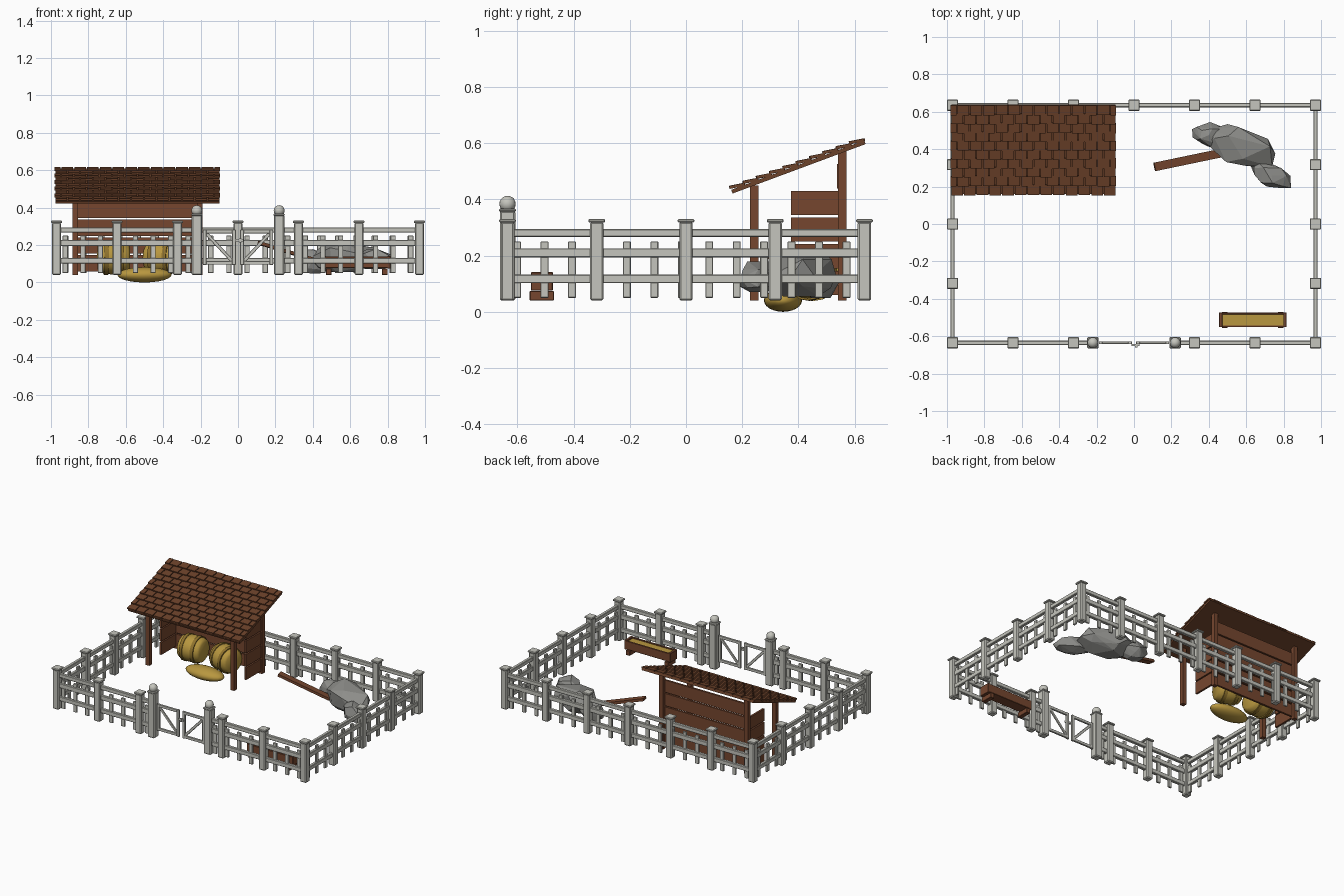
import bpy, bmesh, math, random
from mathutils import Matrix, Vector, Euler

if "Cube" in bpy.data.objects:
    bpy.data.objects.remove(bpy.data.objects["Cube"])

random.seed(4)

def mat(name, *rgb):
    m = bpy.data.materials.new(name)
    m.diffuse_color = (*rgb, 1)
    m.use_nodes = True
    m.node_tree.nodes["Principled BSDF"].inputs["Base Color"].default_value = m.diffuse_color
    return m

FENCE = mat("pale grey wood", .56, .56, .51)
ROCK = mat("grey stone", .27, .27, .255)
WOOD = mat("brown wood", .18, .062, .028)
TILE = mat("brown shingle", .15, .054, .023)
HAY = mat("golden hay", .48, .31, .05)
BAND = mat("dark hay binding", .27, .165, .025)

def finish(name, bm, *mats):
    bmesh.ops.recalc_face_normals(bm, faces=bm.faces)
    me = bpy.data.meshes.new(name)
    bm.to_mesh(me)
    bm.free()
    ob = bpy.data.objects.new(name, me)
    bpy.context.collection.objects.link(ob)
    for m in mats:
        me.materials.append(m)
    return ob

def boxes(name, material, items, bevel=0):
    """items: (centre, size, optional euler angles)"""
    bm = bmesh.new()
    for c, s, *r in items:
        rot = Euler(r[0]).to_matrix().to_4x4() if r else Matrix()
        bmesh.ops.create_cube(bm, size=1, matrix=Matrix.Translation(c) @ rot @ Matrix.Diagonal((*s, 1)))
    ob = finish(name, bm, material)
    if bevel:
        b = ob.modifiers.new("Bevel", 'BEVEL')
        b.width, b.segments = bevel, 1
    return ob

def span(lo, hi):
    return (lo + hi) / 2, hi - lo

# ---- fence posts with caps
X, Y = .97, .635
xs = [-.97, -.647, -.323, 0, .323, .647, .97]
ys = [-.3175, 0, .3175]
spots = [(x, Y) for x in xs] + [(x, -Y) for x in xs if x] + [(s * X, y) for s in (-1, 1) for y in ys]
boxes("fence_posts", FENCE, [((x, y, .18), (.048, .048, .28)) for x, y in spots], .006)
boxes("fence_post_caps", FENCE, [((x, y, .324), (.06, .06, .013)) for x, y in spots], .004)

# ---- rails and pickets, one run per side
def fence_run(name, a, b, shift=0):
    a, b = Vector(a), Vector(b)
    d = b - a
    L = d.length
    along_x = abs(d.x) > abs(d.y)
    def size(l, t, h):
        return (l, t, h) if along_x else (t, l, h)
    mid = (a + b) / 2
    boxes(name + "_rails", FENCE,
          [((mid.x, mid.y, z), size(L, .022, h)) for z, h in ((.28, .028), (.21, .032), (.117, .03))], .003)
    n = round(L / .0977)
    pts = [a + d * ((i + .5) / n) + d.normalized() * shift for i in range(n)]
    boxes(name + "_pickets", FENCE, [((p.x, p.y, .15), size(.028, .013, .2)) for p in pts], .002)

fence_run("back_fence", (-X, Y), (X, Y))
fence_run("left_fence", (-X, -Y), (-X, Y), -.015)
fence_run("right_fence", (X, -Y), (X, Y), -.015)
fence_run("front_left_fence", (-X, -Y), (-.22, -Y))
fence_run("front_right_fence", (.22, -Y), (X, -Y))

# ---- gate posts with ball tops
boxes("gate_posts", FENCE, [((s * .22, -Y, .2), (.055, .055, .32)) for s in (-1, 1)], .006)
boxes("gate_post_collars", FENCE, [((s * .22, -Y, .362), (.06, .06, .012)) for s in (-1, 1)], .004)
bm = bmesh.new()
for s in (-1, 1):
    bmesh.ops.create_uvsphere(bm, u_segments=16, v_segments=10, radius=.029,
                              matrix=Matrix.Translation((s * .22, -Y, .384)))
for f in bm.faces:
    f.smooth = True
finish("gate_post_balls", bm, FENCE)

# ---- two gate leaves: frame, brace, latch
for s, side in ((-1, "left"), (1, "right")):
    parts = [((s * .102, -Y, z), (.165, .013, .02)) for z in (.272, .105)]
    parts += [((s * x, -Y, .188), (.02, .015, .19)) for x in (.022, .178)]
    parts.append(((s * .1, -Y, .188), (.215, .01, .018), (0, -s * math.atan2(.15, .14), 0)))
    boxes(side + "_gate_leaf", FENCE, parts, .002)
boxes("gate_latch", FENCE, [((.008, -Y - .012, .225), (.045, .012, .014)),
                            ((.012, -Y - .017, .225), (.012, .014, .022))])

# ---- shed posts, beams and plank walls
sx = (-.87, -.205)
boxes("shed_front_posts", WOOD, [((x, .243, .245), (.03, .03, .41)) for x in sx])
boxes("shed_back_posts", WOOD, [((x, .556, .305), (.03, .03, .53)) for x in sx])
cx, wx = span(*sx)
planks = [(.1025 + .095 * i) for i in range(5)]
boxes("shed_back_planks", WOOD, [((cx, .545, z), (wx, .014, .086)) for z in planks])
boxes("shed_side_planks", WOOD, [((x, .458, z), (.014, .168, .086)) for x in sx for z in planks[:4]])

# ---- sloped roof: deck plus staggered shingle rows
cx, wx = span(-.98, -.095)
ang = math.atan2(.178, .479)
length = .505
roof = Matrix.Translation((0, .166, .42)) @ Matrix.Rotation(ang, 4, 'X')
boxes("roof_deck", TILE, [(roof @ Vector((cx, length / 2, .008)), (wx - .01, length, .014), (ang, 0, 0))])
rows, cols = 10, 13
pitch, cw = length / rows, wx / cols
tiles = []
for r in range(rows):
    off = (r % 2) * cw / 2
    for c in range(-1, cols):
        lo = max(-.98, -.98 + c * cw + off + .003)
        hi = min(-.095, -.98 + (c + 1) * cw + off - .003)
        if hi - lo > .01:
            x, w = span(lo, hi)
            y = (r + .5) * pitch + random.uniform(-.002, .002)
            tiles.append((roof @ Vector((x, y, .021)), (w, pitch * 1.08, .011), (ang - .16, 0, 0)))
boxes("roof_shingles", TILE, tiles)

# ---- round hay bales lying along x, with two raised bindings
def bale(name, loc, yaw):
    prof = [(-.085, 0), (-.085, .062), (-.075, .077), (-.052, .084), (-.052, .091), (-.03, .093), (-.03, .087),
            (0, .09), (.03, .087), (.03, .093), (.052, .091), (.052, .084), (.075, .077), (.085, .062), (.085, 0)]
    bm = bmesh.new()
    n = 20
    rings = [[bm.verts.new((x, r * math.cos(2 * math.pi * k / n), r * math.sin(2 * math.pi * k / n)))
              for k in range(n)] for x, r in prof[1:-1]]
    bm.faces.new(rings[0])
    bm.faces.new(rings[-1])
    for a, b in zip(rings, rings[1:]):
        for k in range(n):
            f = bm.faces.new((a[k], a[(k + 1) % n], b[(k + 1) % n], b[k]))
            f.smooth = True
            x = abs(f.calc_center_median().x)
            f.material_index = int(.03 <= x <= .053)
    ob = finish(name, bm, HAY, BAND)
    ob.matrix_world = Matrix.Translation(loc) @ Matrix.Rotation(yaw, 4, 'Z')
    bpy.context.view_layer.objects.active = ob
    for o in bpy.context.selected_objects:
        o.select_set(False)
    ob.select_set(True)
    bpy.ops.object.shade_smooth_by_angle(angle=math.radians(40))

bale("left_hay_bale", (-.665, .447, .132), .05)
bale("right_hay_bale", (-.41, .447, .132), -.3)

# ---- flat hay heap
bm = bmesh.new()
bmesh.ops.create_uvsphere(bm, u_segments=24, v_segments=12, radius=1,
                          matrix=Matrix.Translation((-.5, .345, .041)) @ Matrix.Diagonal((.145, .068, .041, 1)))
for f in bm.faces:
    f.smooth = True
finish("hay_heap", bm, HAY)

# ---- feed trough
tx, ty = .635, -.513
boxes("trough", WOOD,
      [((tx, ty + s * .034, .108), (.35, .01, .06)) for s in (-1, 1)] +
      [((tx + s * .172, ty, .108), (.018, .078, .066)) for s in (-1, 1)] +
      [((tx, ty, .083), (.34, .066, .01))] +
      [((tx + s * .15, ty, .057), (.03, .086, .034)) for s in (-1, 1)], .002)
boxes("trough_feed", HAY, [((tx, ty, .108), (.328, .06, .045))])

# ---- faceted rocks
def rock(name, loc, size, yaw, seed):
    rnd = random.Random(seed)
    bm = bmesh.new()
    bmesh.ops.create_icosphere(bm, subdivisions=2, radius=1)
    for v in bm.verts:
        v.co *= rnd.uniform(.84, 1.1)
        v.co.z = max(v.co.z, -.75)
    keep = [v.co.copy() for v in bm.verts if rnd.random() < .75]
    bm.clear()
    pts = [bm.verts.new(c) for c in keep]
    hull = bmesh.ops.convex_hull(bm, input=pts)
    junk = list({g for g in hull["geom_interior"] + hull["geom_unused"] if isinstance(g, bmesh.types.BMVert)})
    bmesh.ops.delete(bm, geom=junk, context='VERTS')
    bm.transform(Matrix.Translation(loc) @ Matrix.Rotation(yaw, 4, 'Z') @ Matrix.Diagonal((*size, 1)))
    finish(name, bm, ROCK)

rock("large_rock", (.575, .405, .13), (.19, .115, .1), -.35, 3)
rock("back_small_rock", (.4, .475, .105), (.095, .07, .075), -.1, 8)
rock("front_small_rock", (.735, .26, .12), (.122, .065, .065), -.4, 5)

# ---- loose plank leaning on the rocks
a, b = Vector((.11, .305, .212)), Vector((.46, .378, .105))
d = b - a
boxes("leaning_plank", WOOD, [((a + b) / 2, (d.length, .046, .018),
                              (0, math.atan2(-d.z, d.xy.length), math.atan2(d.y, d.x)))])
